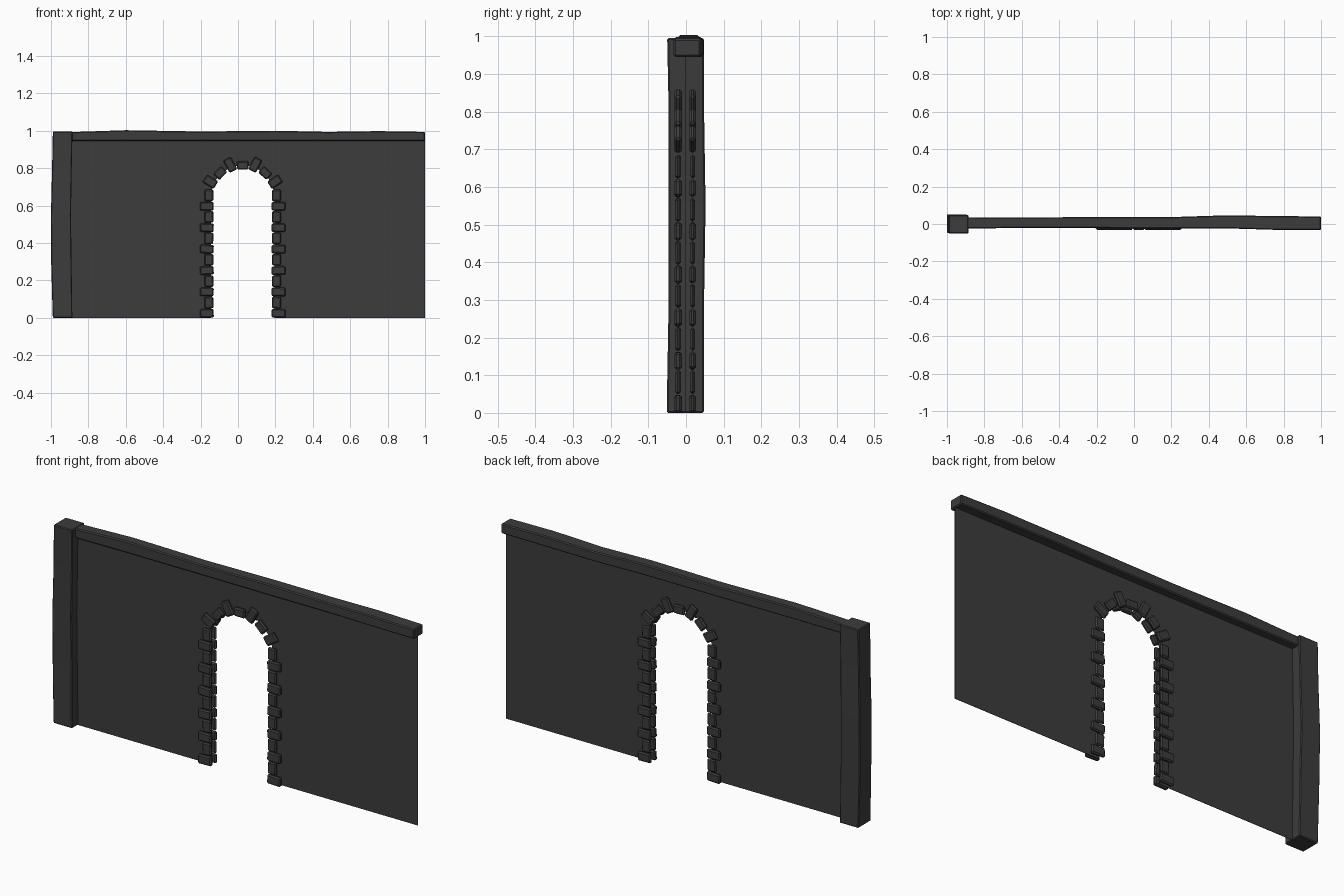
import bpy, bmesh, math, random
from mathutils import Matrix, Vector

random.seed(4)
if "Cube" in bpy.data.objects:
    bpy.data.objects.remove(bpy.data.objects["Cube"], do_unlink=True)

stone = bpy.data.materials.new("dark grey stone")
stone.use_nodes = True
GREY = (0.045, 0.045, 0.045, 1)
stone.diffuse_color = GREY
bsdf = stone.node_tree.nodes["Principled BSDF"]
bsdf.inputs["Base Color"].default_value = GREY
bsdf.inputs["Roughness"].default_value = 0.9


def finish(name, bm, bevel=0):
    bmesh.ops.recalc_face_normals(bm, faces=bm.faces)
    mesh = bpy.data.meshes.new(name)
    bm.to_mesh(mesh)
    bm.free()
    mesh.materials.append(stone)
    ob = bpy.data.objects.new(name, mesh)
    bpy.context.collection.objects.link(ob)
    if bevel:
        mod = ob.modifiers.new("worn edges", 'BEVEL')
        mod.width = bevel
        mod.segments = 1
        mod.limit_method = 'ANGLE'
        mod.angle_limit = math.radians(50)
    return ob


def loft(name, rings, bevel):
    """Skin a closed bar through a list of four-point rings."""
    bm = bmesh.new()
    loops = [[bm.verts.new(p) for p in ring] for ring in rings]
    for a, b in zip(loops, loops[1:]):
        for i in range(4):
            j = (i + 1) % 4
            bm.faces.new((a[i], a[j], b[j], b[i]))
    bm.faces.new(loops[0])
    bm.faces.new(loops[-1])
    return finish(name, bm, bevel)


ARCH_X, SPRING_Z, HOLE = 0.025, 0.645, 0.17

# Thin wall sheet with an arched opening
outline = [(-0.94, 0), (ARCH_X - HOLE, 0)]
for i in range(17):
    a = math.pi * (1 - i / 16)
    outline.append((ARCH_X + HOLE * math.cos(a), SPRING_Z + HOLE * math.sin(a)))
outline += [(ARCH_X + HOLE, 0), (1, 0), (1, 0.97), (-0.94, 0.97)]
bm = bmesh.new()
face = bm.faces.new([bm.verts.new((x, -0.003, z)) for x, z in outline])
ext = bmesh.ops.extrude_face_region(bm, geom=[face], use_keep_orig=True)
verts = [v for v in ext["geom"] if isinstance(v, bmesh.types.BMVert)]
bmesh.ops.translate(bm, verts=verts, vec=(0, 0.002, 0))
finish("wall_panel", bm)

# Uneven coping beam: x, front y, back y, top z
beam = [(-0.92, -0.025, 0.036, 0.992), (-0.6, -0.021, 0.035, 1.003),
        (-0.2, -0.022, 0.037, 0.996), (0.2, -0.024, 0.037, 1.0),
        (0.48, -0.023, 0.046, 0.994), (0.75, -0.031, 0.043, 0.998),
        (1.0, -0.033, 0.040, 0.994)]
loft("coping_beam", [[(x, f, 0.945), (x, b, 0.945), (x, b, t), (x, f, t)]
                     for x, f, b, t in beam], 0.005)

# Slightly bulging end pillar: z, left x, right x, front y, back y
pillar = [(0, -0.99, -0.885, -0.051, 0.048), (0.02, -0.991, -0.886, -0.051, 0.048),
          (0.3, -0.999, -0.89, -0.046, 0.048), (0.55, -1.0, -0.893, -0.047, 0.052),
          (0.8, -0.994, -0.889, -0.046, 0.048), (0.995, -0.99, -0.885, -0.05, 0.048)]
loft("end_pillar", [[(l, f, z), (r, f, z), (r, b, z), (l, b, z)]
                    for z, l, r, f, b in pillar], 0.004)


def block(bm, x, z, width, height, y0, y1, tilt=0):
    """Add one worn stone, jittered a little."""
    tilt += random.uniform(-0.04, 0.04)
    size = Vector((width, y1 - y0, height))
    m = (Matrix.Translation((x, (y0 + y1) / 2, z)) @ Matrix.Rotation(tilt, 4, 'Y')
         @ Matrix.Diagonal((*size, 1)))
    bmesh.ops.create_cube(bm, size=1, matrix=m)


# Arch stones: offset from centre, z, width, radial height, tilt in degrees
ring = [(0.067, 0.818, 0.046, 0.075, 27), (0.12, 0.774, 0.06, 0.046, 45),
        (0.173, 0.727, 0.048, 0.07, 58)]
for layer, y0, y1 in (("front", -0.031, -0.011), ("back", 0.009, 0.026)):
    for side_name, side in (("right", -1), ("left", 1)):
        bm = bmesh.new()
        for i in range(6):
            z = 0.024 + i * 0.1145
            # Long quoin, then a short filler above it
            block(bm, ARCH_X + side * 0.192, z, 0.074, 0.046, y0, y1)
            block(bm, ARCH_X + side * 0.181, z + 0.0575, 0.048, 0.062,
                  y0 + 0.002, y1 - 0.002)
        finish(f"{layer}_{side_name}_jamb_stones", bm, 0.006)
        bm = bmesh.new()
        for dx, z, w, h, deg in ring:
            block(bm, ARCH_X + side * dx, z, w, h, y0, y1, side * math.radians(deg))
        finish(f"{layer}_{side_name}_arch_stones", bm, 0.006)
    bm = bmesh.new()
    block(bm, ARCH_X, 0.815, 0.062, 0.044, y0, y1)
    finish(f"{layer}_keystone", bm, 0.006)
